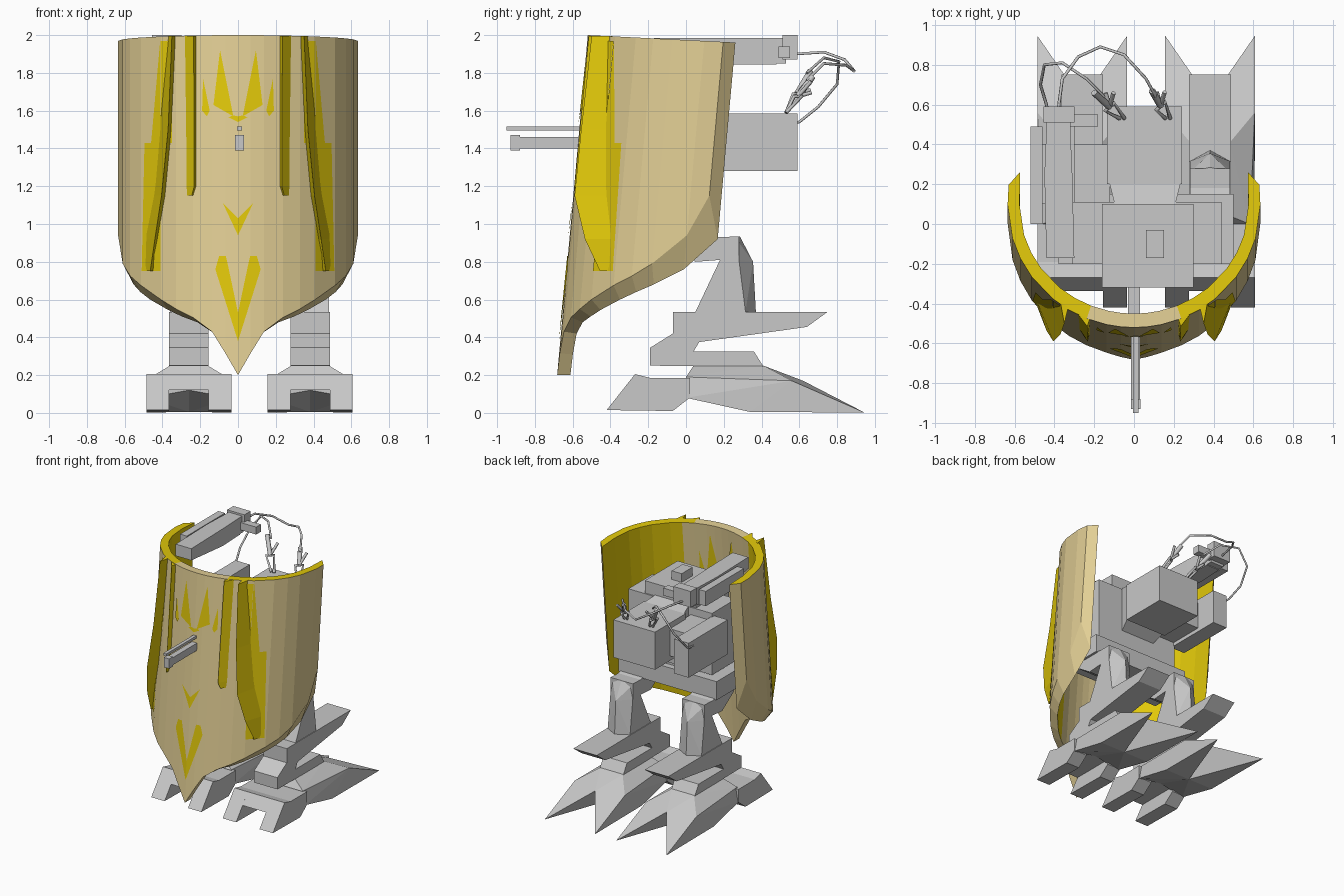
import bpy, bmesh, math
from mathutils import Vector

if "Cube" in bpy.data.objects:
    bpy.data.objects.remove(bpy.data.objects["Cube"])


def material(name, col):
    m = bpy.data.materials.new(name)
    m.diffuse_color = (*col, 1)
    m.use_nodes = True
    m.node_tree.nodes["Principled BSDF"].inputs["Base Color"].default_value = m.diffuse_color
    return m


TAN = material("tan armour", (0.76, 0.62, 0.30))
YELLOW = material("yellow paint", (0.76, 0.58, 0.003))
GREY = material("grey metal", (0.58, 0.58, 0.58))


def finish(name, bm, *mats, fix=True):
    if fix:
        bmesh.ops.recalc_face_normals(bm, faces=bm.faces)
    me = bpy.data.meshes.new(name)
    bm.to_mesh(me)
    bm.free()
    for m in mats:
        me.materials.append(m)
    ob = bpy.data.objects.new(name, me)
    bpy.context.collection.objects.link(ob)
    return ob


def hull(name, pts, mat=GREY):
    bm = bmesh.new()
    vs = [bm.verts.new(p) for p in pts]
    r = bmesh.ops.convex_hull(bm, input=vs)
    junk = [g for g in r["geom_interior"] if isinstance(g, bmesh.types.BMVert)]
    bmesh.ops.delete(bm, geom=junk, context='VERTS')
    bmesh.ops.dissolve_limit(bm, angle_limit=0.01, verts=bm.verts, edges=bm.edges)
    return finish(name, bm, mat)


def box(name, x0, x1, y0, y1, z0, z1, mat=GREY):
    return hull(name, [(x, y, z) for x in (x0, x1) for y in (y0, y1) for z in (z0, z1)], mat)


def prism(name, profile, x0, x1):
    """Side profile (y, z) extruded along x."""
    bm = bmesh.new()
    f = bm.faces.new([bm.verts.new((x0, y, z)) for y, z in profile])
    r = bmesh.ops.extrude_face_region(bm, geom=[f])
    bmesh.ops.translate(bm, vec=(x1 - x0, 0, 0),
                        verts=[v for v in r["geom"] if isinstance(v, bmesh.types.BMVert)])
    return finish(name, bm, GREY)


def rod(name, pts, r, mat=GREY):
    cu = bpy.data.curves.new(name, 'CURVE')
    cu.dimensions = '3D'
    cu.bevel_depth, cu.bevel_resolution, cu.use_fill_caps = r, 1, True
    sp = cu.splines.new('POLY')
    sp.points.add(len(pts) - 1)
    for p, co in zip(sp.points, pts):
        p.co = (*co, 1)
    cu.materials.append(mat)
    ob = bpy.data.objects.new(name, cu)
    bpy.context.collection.objects.link(ob)


# ---- curved front shield: leaning elliptical shell with a pointed lower edge ----
def lean(z):
    return 0.09 * (z - 2)


# angle, outer bottom height, inner bottom height
COLS = [(0, .2, .2), (6, .315, .31), (12.5, .43, .42), (22, .505, .48), (31, .55, .51), (40, .6, .545),
        (54, .675, .6), (64, .725, .64), (74, .79, .68), (90, .94, .76), (99, 1.15, .92)]
N = len(COLS) - 1


def plan(deg, outer):
    a, b = (.635, .62) if outer else (.575, .55)
    if deg > 95:
        return (.63, .2) if outer else (.572, .265)
    t = math.radians(deg)
    return a * math.sin(t), .1 - b * math.cos(t)


bm = bmesh.new()
rings = []
for i in range(-N, N + 1):
    deg, zo, zi = COLS[abs(i)]
    s = -1 if i < 0 else 1
    ring = []
    for outer, zb in ((True, zo), (False, zi)):
        x, y = plan(deg, outer)
        zt = 2 - .05 * (y + .52)
        ring += [bm.verts.new((s * x, y + lean(z), z)) for z in ((zb, zt) if outer else (zt, zb))]
    rings.append(ring)          # outer low, outer top, inner top, inner low
for i in range(2 * N):
    p, q = rings[i], rings[i + 1]
    side = abs(i - N + .5)
    for k in range(4):
        f = bm.faces.new((p[k], q[k], q[(k + 1) % 4], p[(k + 1) % 4]))
        f.material_index = int((k == 1 and side > 3) or (k == 2 and side > 4))
for ring in (rings[0], rings[-1]):
    bm.faces.new(ring)
finish("shield", bm, TAN, YELLOW)


def skin_y(x, z, outer=True):
    """y of the shield surface at x, z."""
    pts = [plan(c[0], outer) for c in COLS[:N]]
    for (xa, ya), (xb, yb) in zip(pts, pts[1:]):
        if abs(x) <= xb:
            return ya + (yb - ya) * (abs(x) - xa) / (xb - xa) + lean(z)
    return .1 + lean(z)


# ---- painted marks and raised fins on both halves of the shield ----
MARKS = {
    "crest_spike": [(.095, 1.92), (.025, 1.57), (.13, 1.63)],
    "crest_centre": [(0, 1.57), (0, 1.54), (.05, 1.565), (.025, 1.575)],
    "crest_small_spike": [(.185, 1.77), (.15, 1.6), (.165, 1.57), (.19, 1.6)],
    "chevron": [(0, 1.03), (0, .94), (.08, 1.11)],
    "lower_vee": [(0, .53), (0, .38), (.12, .76), (.1, .83), (.065, .83), (.055, .79)],
    "side_panel": [(.41, .75), (.51, .75), (.495, 1.43), (.41, 1.43)],
    "side_panel_upper": [(.35, 1.43), (.407, 1.43), (.407, 1.97), (.35, 1.97)],
    "side_panel_edge": [(.409, 1.43), (.46, 1.43), (.412, 1.97), (.409, 1.97)],
}
# height, inner base x, ridge x, ridge y, outer base x
BIG_FIN = [(1.995, .33, .35, -.5, .37), (1.5, .352, .37, -.555, .42), (1.15, .385, .405, -.59, .45),
           (.92, .425, .44, -.535, .495), (.75, .435, .465, -.455, .5)]
SMALL_FIN = [(1.995, .22, .235, -.515, .295), (1.2, .22, .232, -.59, .285), (1.15, .235, .245, -.575, .28)]

for s, tag in ((-1, "left"), (1, "right")):
    for name, poly in MARKS.items():
        # the crest also shows on the inside face
        for outer, d in ((True, -.007), (False, .007))[:2 if "crest" in name else 1]:
            bm = bmesh.new()
            f = bm.faces.new([bm.verts.new((s * x, skin_y(x, z, outer) + d, z)) for x, z in poly])
            f.normal_update()
            if f.normal.y * d < 0:
                f.normal_flip()
            finish(f"{name}_{tag}_{'outer' if outer else 'inner'}", bm, YELLOW, fix=False)
    for name, secs in (("big_fin", BIG_FIN), ("small_fin", SMALL_FIN)):
        bm = bmesh.new()
        rows = [[bm.verts.new((s * a, skin_y(a, z) + .012, z)), bm.verts.new((s * r, y, z)),
                 bm.verts.new((s * b, skin_y(b, z) + .012, z))] for z, a, r, y, b in secs]
        for p, q in zip(rows, rows[1:]):
            for k in range(3):
                bm.faces.new((p[k], p[(k + 1) % 3], q[(k + 1) % 3], q[k]))
        bm.faces.new(rows[0])
        bm.faces.new(rows[-1])
        finish(f"{name}_{tag}", bm, YELLOW)

# ---- front gun poking through the shield ----
box("gun_barrel", -.015, .03, -.89, -.4, 1.4, 1.46)
box("gun_muzzle", -.015, .033, -.93, -.88, 1.39, 1.47)
box("gun_breech", -.03, .03, -.45, -.3, 1.37, 1.52)
box("gun_sight_rod", -.005, .022, -.95, -.4, 1.495, 1.515)

# ---- torso, pelvis and rear engine ----
box("torso", -.16, .3, -.32, .1, 1.05, 1.7)
box("torso_sides", -.31, .44, -.2, .11, 1.1, 1.6)
box("torso_hatch", .06, .15, -.17, -.03, 1.69, 1.77)
box("pelvis", -.38, .5, -.2, .15, .93, 1.08)
box("engine", -.135, .24, .2, .59, 1.28, 1.585)
hull("engine_neck", [(x, y, z) for y, w, z0, z1 in ((.05, .14, 1.2, 1.62), (.21, .18, 1.3, 1.58))
                     for x in (.055 - w, .055 + w) for z in (z0, z1)])

# ---- side arm block and shoulder cannon ----
box("arm_block", -.43, -.3, .08, .58, 1.29, 1.57)
box("arm_joint", -.32, -.12, .1, .4, 1.32, 1.54)
box("cannon_panel", -.52, -.46, 0, .49, 1.86, 1.98)
box("cannon_panel_link", -.47, -.4, .1, .4, 1.88, 1.96)
hull("cannon_body", [(x, y, z) for x0, x1, y, z0, z1 in
                     ((-.44, -.3, -.17, 1.89, 1.985), (-.45, -.31, .25, 1.845, 1.985), (-.44, -.32, .48, 1.845, 1.985))
                     for x in (x0, x1) for z in (z0, z1)])
box("cannon_rear", -.455, -.3, .51, .59, 1.87, 2)
box("cannon_neck", -.44, -.32, .46, .53, 1.85, 1.985)
box("cannon_lug", -.33, -.18, .49, .55, 1.88, 1.94)

# ---- cables with clamp ends ----
rod("lower_cable", [(-.42, .48, 1.52), (-.44, .6, 1.54), (-.47, .7, 1.62), (-.45, .8, 1.74), (-.36, .81, 1.86),
                    (-.24, .73, 1.88), (-.15, .64, 1.8)], .008)
rod("upper_cable", [(-.38, .58, 1.9), (-.36, .73, 1.91), (-.28, .84, 1.87), (-.17, .89, 1.81),
                    (-.05, .85, 1.84), (.06, .73, 1.85), (.11, .64, 1.76)], .008)
for tag, base, end in (("left", (-.06, .53, 1.59), (-.2, .66, 1.81)), ("right", (.17, .53, 1.59), (.09, .67, 1.78))):
    b, e = Vector(base), Vector(end)
    mid = b.lerp(e, .45)
    rod(f"clamp_grip_{tag}", [mid, e], .017)
    for k in (-1, 1):
        rod(f"clamp_jaw_{tag}", [b + Vector((.012 * k, 0, 0)), mid + Vector((.022 * k, .02 * k, 0)), mid], .01)
        rod(f"clamp_handle_{tag}", [mid, mid + Vector((.02 * k, .07, .05 + .03 * k))], .011)

# ---- legs, centred slightly right of the shield ----
THIGH = [(-.1, 1.0), (.18, .93), (.28, .935), (.28, .81), (.315, .535), (.05, .535), (.18, .81), (.05, .8), (-.1, .9)]
SHIN = [(-.07, .535), (.75, .535), (.64, .455), (.07, .375), (.04, .325), (.36, .325),
        (.41, .245), (-.19, .25), (-.19, .345), (-.07, .42)]
TOE = [(-.42, .015), (-.27, .205), (-.19, .185), (.02, .185), (.02, .08), (-.07, .01)]
BRIDGE = [(-.337, .12), (-.27, .205), (-.19, .185), (.02, .185), (.02, .12)]
for cx, tag in ((-.26, "left"), (.382, "right")):
    prism(f"thigh_{tag}", THIGH, cx - .1, cx + .1)
    # ridged back of the thigh
    hull(f"thigh_back_{tag}", [(cx + x, y, z) for x, y, z in
         ((-.1, .28, .81), (.1, .28, .81), (-.1, .315, .535), (.1, .315, .535), (-.1, .26, .93), (.1, .26, .93),
          (0, .285, .935), (0, .355, .8), (0, .37, .535))])
    prism(f"shin_{tag}", SHIN, cx - .105, cx + .105)
    prism(f"toe_bridge_{tag}", BRIDGE, cx - .105, cx + .105)
    for s in (-1, 1):
        prism(f"toe_{tag}", TOE, cx + s * .105, cx + s * .225)
        # splayed rear claw, one half per side
        hull(f"heel_claw_{tag}", [(cx + s * x, y, z) for x, y, z in
             ((0, .04, .25), (.1, .04, .25), (0, .41, .25), (.1, .41, .25), (.2, 0, .19), (.22, 0, .08),
              (0, 0, .19), (0, 0, .12), (.105, 0, .12), (.225, .34, .005), (0, .34, .005), (0, .62, .17),
              (.225, .56, .17), (.225, .945, .002))])
